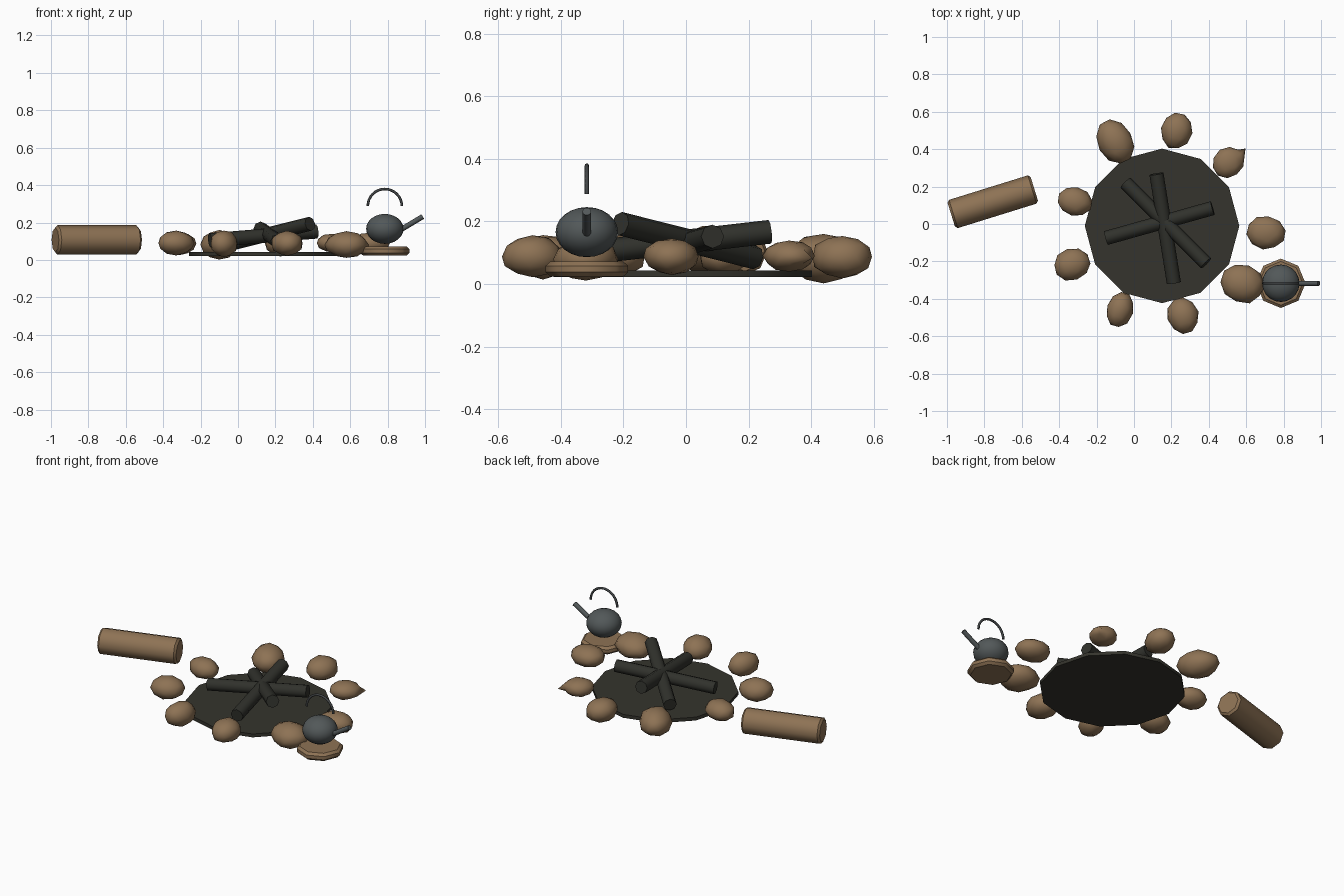
import bpy, math, random
from math import radians, sin, cos
from mathutils import Vector

cube = bpy.data.objects.get("Cube")
if cube:
    bpy.data.objects.remove(cube, do_unlink=True)
random.seed(4)


def material(name, rgb):
    m = bpy.data.materials.new(name)
    m.use_nodes = True
    m.diffuse_color = (*rgb, 1)
    bsdf = next(n for n in m.node_tree.nodes if n.type == 'BSDF_PRINCIPLED')
    bsdf.inputs["Base Color"].default_value = (*rgb, 1)
    return m


brown = material("warm brown", (0.27, 0.17, 0.09))
char = material("charred black", (0.03, 0.031, 0.025))
ash = material("dark ash", (0.035, 0.034, 0.026))
metal = material("grey metal", (0.085, 0.098, 0.1))
dark_metal = material("dark grey metal", (0.055, 0.06, 0.063))


def finish(name, mat, angle=60):
    ob = bpy.context.object
    ob.name = name
    ob.data.materials.append(mat)
    bpy.ops.object.shade_smooth_by_angle(angle=radians(angle))
    return ob


def rod(name, start, end, radius, sides, mat, bevel=0):
    a, b = Vector(start), Vector(end)
    bpy.ops.mesh.primitive_cylinder_add(vertices=sides, radius=radius, depth=(b - a).length,
                                        location=(a + b) / 2,
                                        rotation=(b - a).to_track_quat('Z', 'Y').to_euler())
    ob = bpy.context.object
    if bevel:
        mod = ob.modifiers.new("soft rim", 'BEVEL')
        mod.width = bevel
        mod.limit_method = 'ANGLE'
        mod.angle_limit = radians(60)
    return finish(name, mat)


# Ash bed: twelve-sided plate
rod("ash_bed", (0.15, -0.01, 0.022), (0.15, -0.01, 0.043), 0.413, 12, ash)

# Ring stones: x, y, z, half length, half width, half height, turn
stones = [
    (0.705, -0.045, 0.087, 0.105, 0.09, 0.06, -10),
    (0.505, 0.33, 0.09, 0.09, 0.082, 0.05, 35),
    (0.228, 0.50, 0.087, 0.10, 0.085, 0.07, 80),
    (-0.10, 0.44, 0.082, 0.122, 0.094, 0.078, 118),
    (-0.318, 0.12, 0.087, 0.095, 0.077, 0.06, -12),
    (-0.33, -0.215, 0.09, 0.102, 0.086, 0.065, 18),
    (-0.075, -0.457, 0.087, 0.097, 0.072, 0.072, 72),
    (0.262, -0.49, 0.088, 0.10, 0.084, 0.066, 105),
    (0.58, -0.32, 0.08, 0.118, 0.102, 0.072, -20),
]
for i, (x, y, z, a, b, c, turn) in enumerate(stones):
    bpy.ops.mesh.primitive_ico_sphere_add(subdivisions=2, radius=1, location=(x, y, z),
                                          rotation=(0, 0, radians(turn)))
    ob = bpy.context.object
    for v in ob.data.vertices:
        v.co *= random.uniform(0.95, 1.04)
    if i == 1:
        # one stone ends in a chipped point
        tip = max(ob.data.vertices, key=lambda v: v.co.x)
        tip.co = (1.3, 0.1, -0.15)
    for v in ob.data.vertices:
        v.co = (v.co.x * a, v.co.y * b, v.co.z * c)
    finish("ring_stone_%d" % (i + 1), brown, 80)

# Burnt sticks leaning across each other
sticks = [
    ((-0.15, -0.075, 0.105), (0.42, 0.085, 0.152)),
    ((-0.045, 0.22, 0.085), (0.385, -0.21, 0.193)),
    ((0.213, -0.315, 0.10), (0.12, 0.268, 0.167)),
]
for i, (a, b) in enumerate(sticks):
    rod("burnt_stick_%d" % (i + 1), a, b, 0.038, 8, char)

# Seat log
rod("seat_log", (-0.977, 0.05, 0.107), (-0.533, 0.188, 0.107), 0.079, 8, brown, 0.012)

# Flat stone under the kettle
flat = rod("flat_stone", (0.785, -0.317, 0.024), (0.785, -0.317, 0.072), 0.132, 8, brown, 0.014)

# Kettle body
kx, ky = 0.785, -0.317
bpy.ops.mesh.primitive_uv_sphere_add(segments=20, ring_count=12, radius=0.1, location=(kx, ky, 0.166))
bpy.context.object.scale = (1, 1, 0.8)
finish("kettle_body", metal)

# Kettle spout
rod("kettle_spout", (0.86, ky, 0.155), (0.988, ky, 0.232), 0.014, 10, metal)

# Kettle handle: half hoop
curve = bpy.data.curves.new("kettle_handle", 'CURVE')
curve.dimensions = '3D'
curve.bevel_depth = 0.007
curve.bevel_resolution = 2
curve.use_fill_caps = True
spline = curve.splines.new('POLY')
steps = 16
spline.points.add(steps)
for i, p in enumerate(spline.points):
    t = math.pi * i / steps
    p.co = (kx + 0.091 * cos(t), ky, 0.288 + 0.091 * sin(t), 1)
curve.materials.append(dark_metal)
handle = bpy.data.objects.new("kettle_handle", curve)
bpy.context.collection.objects.link(handle)
